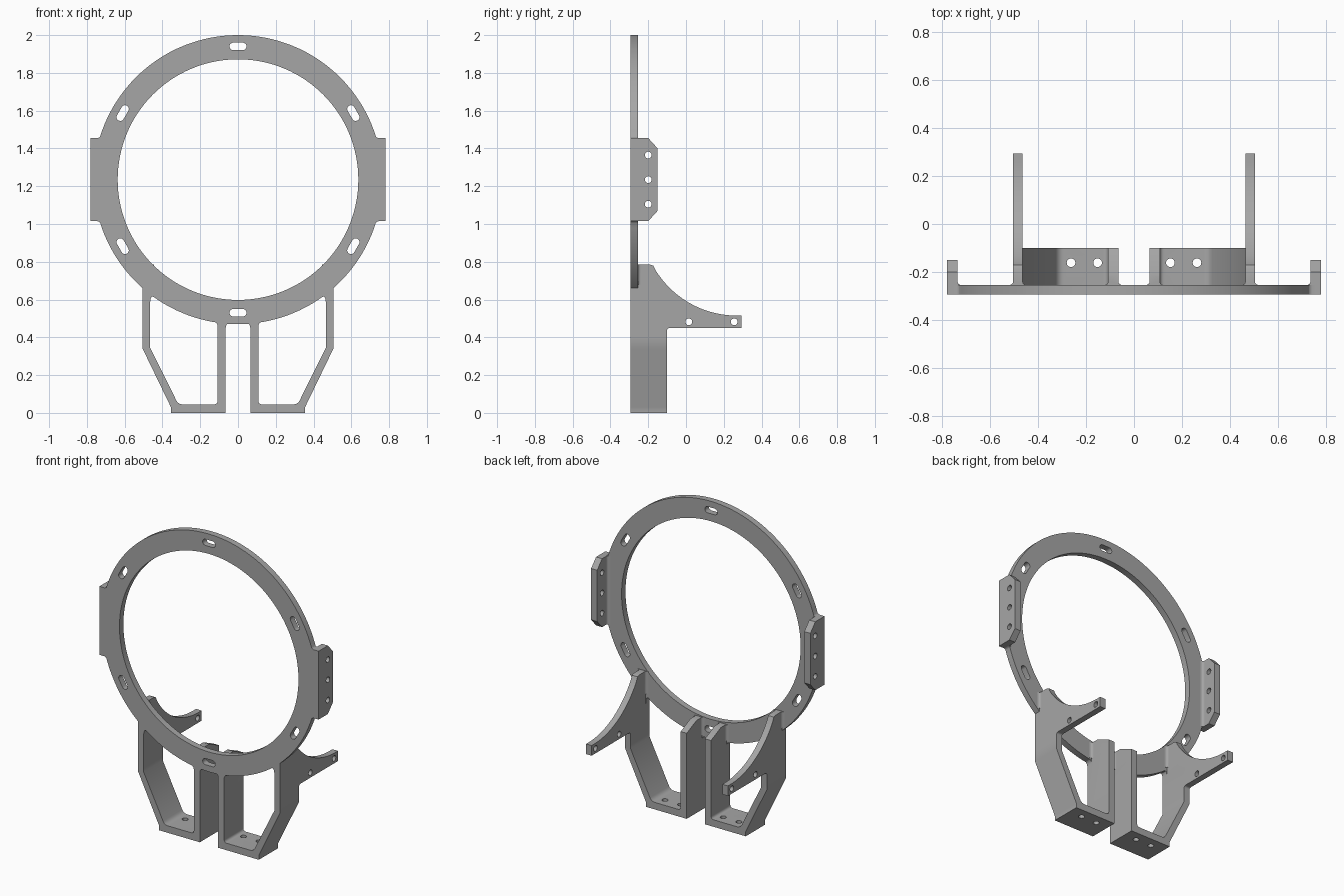
import bpy, bmesh, math
from mathutils import Vector

cube = bpy.data.objects.get("Cube")
if cube:
    bpy.data.objects.remove(cube, do_unlink=True)

grey = bpy.data.materials.new("mid_grey")
grey.use_nodes = True
colour = (0.38, 0.38, 0.38, 1)
grey.diffuse_color = colour
grey.node_tree.nodes["Principled BSDF"].inputs["Base Color"].default_value = colour

FRONT, BACK, DEEP = -0.295, -0.255, -0.1   # ring front, ring back, leg back
CZ, R_OUT, R_IN, R_SLOT = 1.235, 0.765, 0.637, 0.705
AXES = {"x": (1, 2, 0), "y": (0, 2, 1), "z": (0, 1, 2)}


def prism(name, pts, axis, lo, hi, side=1):
    """Extrude a flat outline along an axis; side=-1 mirrors it in x."""
    a, b, c = AXES[axis]
    bm = bmesh.new()
    verts = []
    for p in pts:
        co = Vector((0, 0, 0))
        co[a], co[b], co[c] = p[0], p[1], lo
        verts.append(bm.verts.new(co))
    face = bm.faces.new(verts)
    move = Vector((0, 0, 0))
    move[c] = hi - lo
    new = bmesh.ops.extrude_face_region(bm, geom=[face])["geom"]
    for v in new:
        if isinstance(v, bmesh.types.BMVert):
            v.co += move
    for v in bm.verts:
        v.co.x *= side
    bmesh.ops.recalc_face_normals(bm, faces=bm.faces)
    mesh = bpy.data.meshes.new(name)
    bm.to_mesh(mesh)
    bm.free()
    mesh.materials.append(grey)
    ob = bpy.data.objects.new(name, mesh)
    bpy.context.collection.objects.link(ob)
    return ob


def combine(ob, others, operation, keep=False):
    """Apply a chain of booleans and delete the helpers."""
    for other in others:
        mod = ob.modifiers.new("join", "BOOLEAN")
        mod.operation, mod.solver, mod.object = operation, "EXACT", other
    bpy.context.view_layer.update()
    deps = bpy.context.evaluated_depsgraph_get()
    mesh = bpy.data.meshes.new_from_object(ob.evaluated_get(deps))
    ob.modifiers.clear()
    ob.data = mesh
    if not keep:
        for other in others:
            bpy.data.objects.remove(other, do_unlink=True)


def arc(cx, cy, r, start=0, end=360, n=96):
    full = end - start == 360
    return [(cx + r * math.cos(math.radians(start + (end - start) * i / n)),
             cy + r * math.sin(math.radians(start + (end - start) * i / n)))
            for i in range(n if full else n + 1)]


def flare(corner, a, b, n=6):
    """Concave fillet outline between two points beside a corner."""
    c, a, b = Vector(corner), Vector(a), Vector(b)
    curve = [a.lerp(c, i / n).lerp(c.lerp(b, i / n), i / n) for i in range(n + 1)]
    return [tuple(c)] + [tuple(p) for p in curve]


def rounded(corner, a, b):
    return flare(corner, a, b)[1:]


def hole(axis, u, v, lo, hi, side=1, r=0.018):
    return prism("hole", arc(u, v, r, n=24), axis, lo, hi, side)


def ring_z(x):
    return CZ - math.sqrt(R_OUT ** 2 - x ** 2)


# Ring with flat side plates
TAB_LO, TAB_HI, TAB_X, TAB_IN = 1.015, 1.455, 0.78, 0.737
ring = prism("ring", arc(0, CZ, R_OUT, n=128), "y", FRONT, BACK)
plate = [(-TAB_X, TAB_LO), (TAB_X, TAB_LO), (TAB_X, TAB_HI), (-TAB_X, TAB_HI)]
adds = [prism("plate", plate, "y", FRONT, BACK)]
for s in (1, -1):
    for up in (1, -1):
        pts = [(x, CZ + up * z) for x, z in
               flare((0.725, 0.215), (0.755, 0.22), (0.72, 0.256))]
        adds.append(prism("plate_fillet", pts, "y", FRONT, BACK, s))
combine(ring, adds, "UNION")

# Ring opening and six tangential slots
cuts = [prism("opening", arc(0, CZ, R_IN, n=128), "y", -0.4, 0)]
for k in range(6):
    t = math.radians(30 + 60 * k)
    radial = Vector((math.cos(t), math.sin(t)))
    tangent = Vector((-radial.y, radial.x))
    outline = arc(0.025, 0, 0.02, -90, 90, 12) + arc(-0.025, 0, 0.02, 90, 270, 12)
    pts = [Vector((0, CZ)) + radial * (R_SLOT + v) + tangent * u for u, v in outline]
    cuts.append(prism("slot", pts, "y", -0.4, 0))
combine(ring, cuts, "DIFFERENCE")
parts = [ring]

for s, label in ((1, "left"), (-1, "right")):
    # Side tab with chamfered corners and three holes
    tab = prism(label + "_tab", [(BACK, TAB_LO), (-0.2, TAB_LO), (-0.15, 1.07),
                                 (-0.15, 1.4), (-0.2, TAB_HI), (BACK, TAB_HI)],
                "x", TAB_IN, TAB_X, s)
    fillet = flare((TAB_IN + 0.002, BACK), (TAB_IN, BACK + 0.02), (TAB_IN - 0.02, BACK))
    combine(tab, [prism("fillet", fillet, "z", TAB_LO, TAB_HI, s)], "UNION")
    combine(tab, [hole("x", -0.2, CZ + dz, 0.6, 0.9, s) for dz in (-0.13, 0, 0.13)],
            "DIFFERENCE")

    # Open leg frame: inner post, foot and slanted outer wall
    frame = [(0.065, 0.5), (0.065, 0), (0.355, 0), (0.355, 0.03), (0.505, 0.34),
             (0.505, 0.5), (0.465, 0.5), (0.465, 0.345)]
    frame += rounded((0.316, 0.045), (0.327, 0.067), (0.292, 0.045))
    frame += rounded((0.108, 0.045), (0.128, 0.045), (0.108, 0.065))
    frame += [(0.108, 0.5)]
    leg = prism(label + "_leg", frame, "y", FRONT, DEEP, s)

    # Post top, sloping down behind the ring
    post = prism("post", [(FRONT, 0.4), (DEEP, 0.4), (DEEP, 0.55), (-0.2, 0.595),
                          (FRONT, 0.595)], "x", 0.065, 0.108, s)
    # Swept rear arm
    radius = 0.507
    sweep = [(y, 0.515 + radius - math.sqrt(radius ** 2 - (0.27 - y) ** 2))
             for y in [0.27 - 0.43 * i / 24 for i in range(25)]]
    arm = [(FRONT, 0.4), (DEEP, 0.4)]
    arm += rounded((DEEP, 0.45), (DEEP, 0.435), (DEEP + 0.015, 0.45))
    arm += [(0.295, 0.45), (0.295, 0.515)] + sweep
    arm += [(-0.172, 0.779), (-0.19, 0.785), (FRONT, 0.785)]
    adds = [post, prism("arm", arm, "x", 0.465, 0.505, s)]

    # Fillets from the walls onto the back of the ring
    for x, d, lo, hi in ((0.065, -1, 0.48, 0.595), (0.108, 1, 0.49, 0.595),
                         (0.465, -1, 0.64, 0.785), (0.505, 1, 0.68, 0.785)):
        pts = flare((x - d * 0.002, BACK), (x, BACK + 0.02), (x + d * 0.02, BACK))
        adds.append(prism("fillet", pts, "z", lo, hi, s))
    # Fillets where the walls run into the rim
    for x, d in ((0.065, -1), (0.108, 1), (0.465, -1)):
        z, x2 = ring_z(x), x + d * 0.025
        drop = 0.055 if x > 0.4 else 0.025
        pts = flare((x - d * 0.001, z + 0.003), (x, z - drop), (x2, ring_z(x2) + 0.001))
        adds.append(prism("fillet", pts, "y", FRONT, BACK, s))
    combine(leg, adds, "UNION")

    # Bolt holes in the foot and arm, then trim against the ring
    combine(leg, [hole("z", x, -0.162, -0.1, 0.1, s) for x in (0.152, 0.263)] +
            [hole("x", y, 0.482, 0.4, 0.6, s) for y in (0.015, 0.255)], "DIFFERENCE")
    combine(leg, [ring], "DIFFERENCE", keep=True)
    parts += [tab, leg]

# Smooth curved walls, keep edges sharp
for ob in bpy.context.view_layer.objects:
    ob.select_set(ob in parts)
bpy.context.view_layer.objects.active = ring
bpy.ops.object.shade_smooth_by_angle(angle=math.radians(30))
